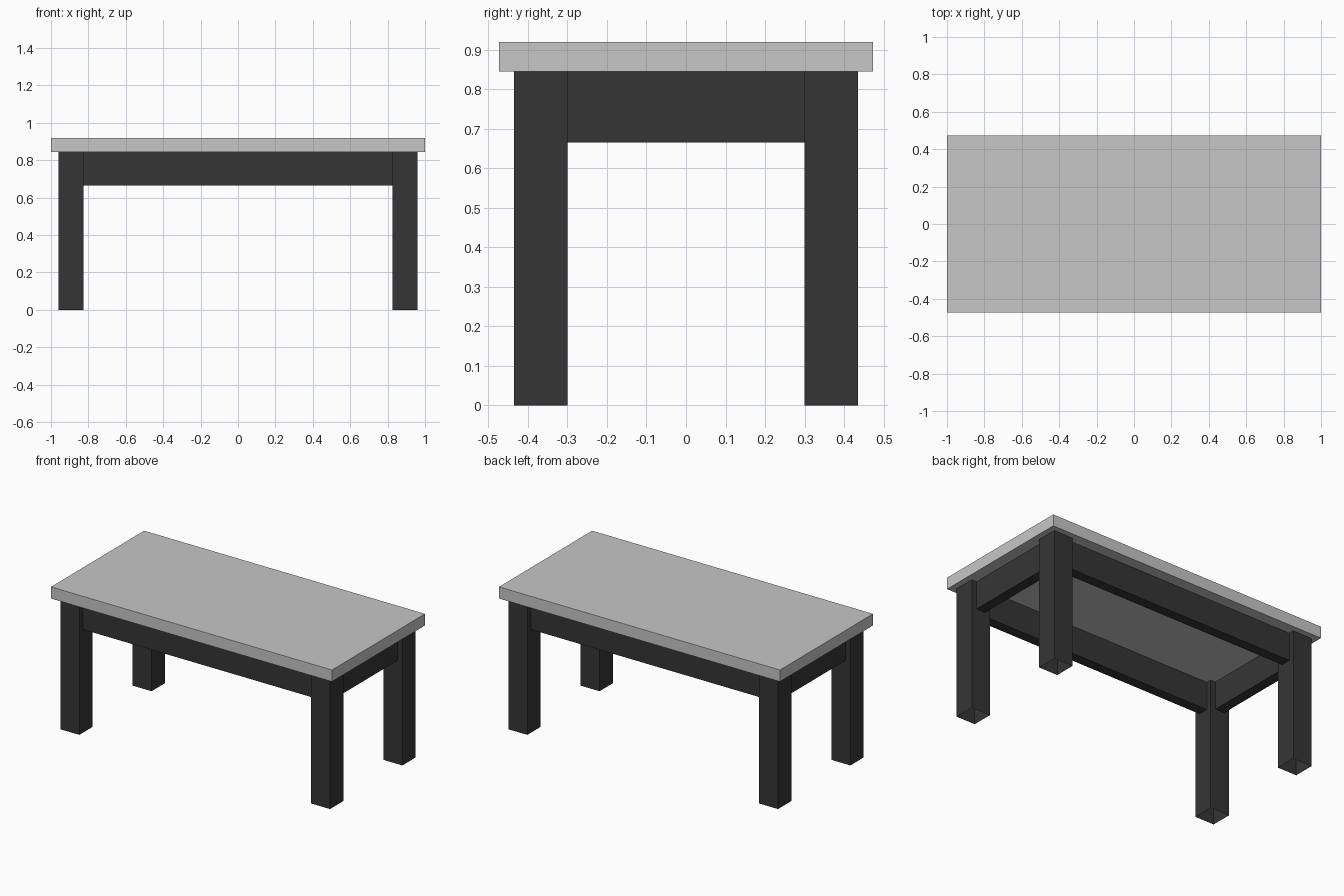
import bpy, bmesh

if "Cube" in bpy.data.objects:
    bpy.data.objects.remove(bpy.data.objects["Cube"])


def material(name, value):
    m = bpy.data.materials.new(name)
    m.diffuse_color = (value, value, value, 1)
    m.use_nodes = True
    m.node_tree.nodes["Principled BSDF"].inputs["Base Color"].default_value = m.diffuse_color
    return m


LIGHT = material("light grey", 0.57)
DARK = material("charcoal", 0.036)


def box(name, lo, hi, mat, open_bottom=False):
    """Axis-aligned box between two corners."""
    bm = bmesh.new()
    bmesh.ops.create_cube(bm, size=1)
    for v in bm.verts:
        v.co = [(a + b) / 2 + c * (b - a) for a, b, c in zip(lo, hi, v.co)]
    if open_bottom:
        bm.normal_update()
        bottom = [f for f in bm.faces if f.normal.z < -0.9]
        bmesh.ops.delete(bm, geom=bottom, context='FACES_ONLY')
    mesh = bpy.data.meshes.new(name)
    bm.to_mesh(mesh)
    bm.free()
    mesh.materials.append(mat)
    bpy.context.collection.objects.link(bpy.data.objects.new(name, mesh))


TOP_Z, UNDER_Z, APRON_Z = 0.92, 0.845, 0.665
LEG_X, LEG_Y, LEG_W = 0.96, 0.435, 0.135   # outer leg faces and leg width
INSET, THICK = 0.035, 0.065                # apron set-back and thickness
in_x, in_y = LEG_X - LEG_W, LEG_Y - LEG_W

# Table top
box("table_top", (-1, -0.473, UNDER_Z), (1, 0.473, TOP_Z), LIGHT)

# Legs, hollow at the foot
for sx, side in ((-1, "left"), (1, "right")):
    for sy, end in ((-1, "front"), (1, "back")):
        xs = sorted((sx * in_x, sx * LEG_X))
        ys = sorted((sy * in_y, sy * LEG_Y))
        box(f"{end}_{side}_leg", (xs[0], ys[0], 0), (xs[1], ys[1], UNDER_Z), DARK, True)

# Aprons between the legs
for s, long_name, short_name in ((-1, "front_apron", "left_apron"), (1, "back_apron", "right_apron")):
    ys = sorted((s * (LEG_Y - INSET), s * (LEG_Y - INSET - THICK)))
    box(long_name, (-in_x, ys[0], APRON_Z), (in_x, ys[1], UNDER_Z), DARK)
    xs = sorted((s * (LEG_X - INSET), s * (LEG_X - INSET - THICK)))
    box(short_name, (xs[0], -in_y, APRON_Z), (xs[1], in_y, UNDER_Z), DARK)
